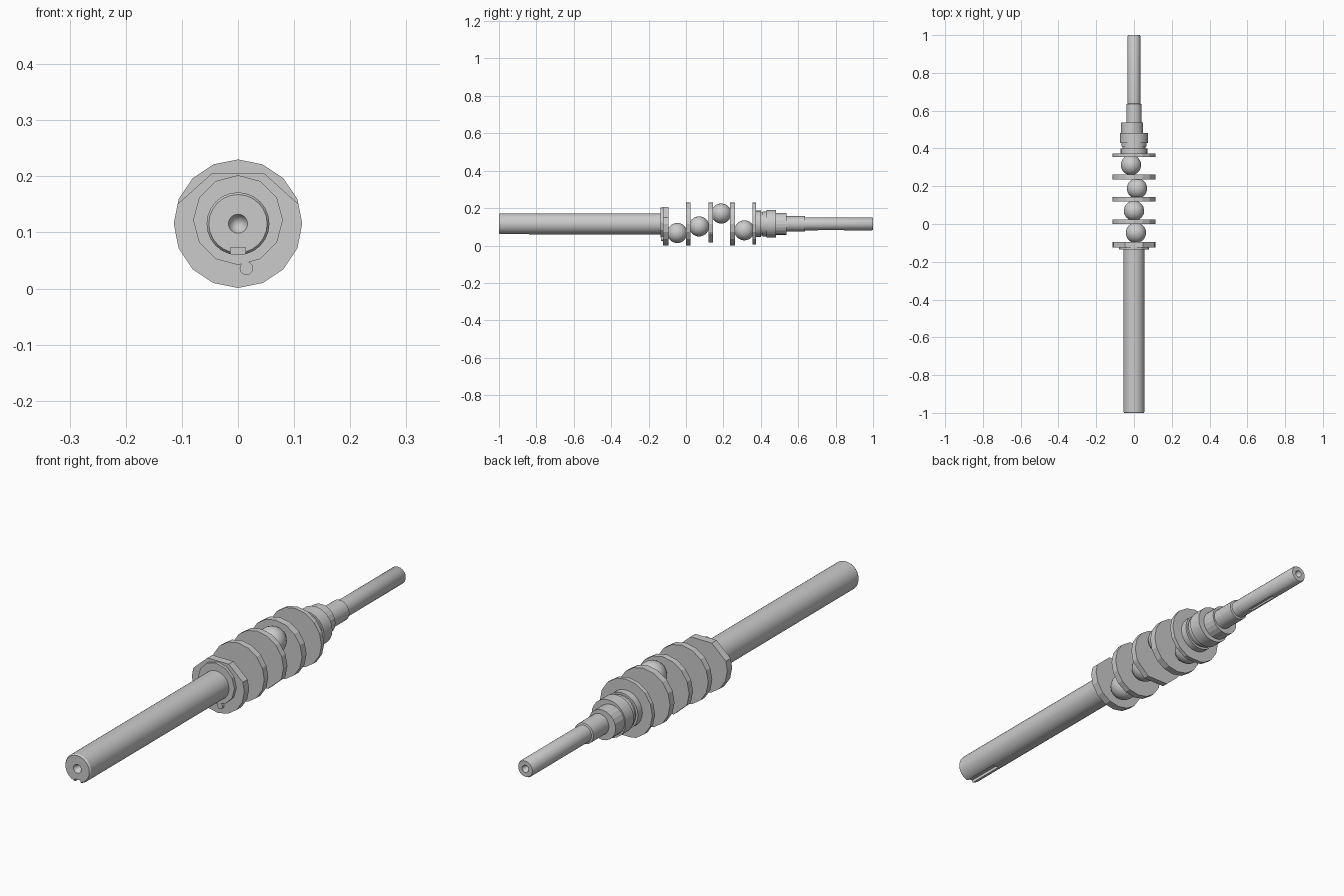
import bpy, bmesh, math
from mathutils import Vector

if "Cube" in bpy.data.objects:
    bpy.data.objects.remove(bpy.data.objects["Cube"])

AXIS_Z = 0.1155


def finish(name, bm, smooth=True):
    bmesh.ops.recalc_face_normals(bm, faces=bm.faces[:])
    me = bpy.data.meshes.new(name)
    bm.to_mesh(me)
    bm.free()
    ob = bpy.data.objects.new(name, me)
    bpy.context.collection.objects.link(ob)
    if smooth:
        bpy.ops.object.select_all(action='DESELECT')
        ob.select_set(True)
        bpy.context.view_layer.objects.active = ob
        bpy.ops.object.shade_smooth_by_angle(angle=math.radians(32))
    return ob


def lathe(name, profile, segs=24, x=0.0, z=AXIS_Z, smooth=True):
    """Revolve (radius, y) points around a line parallel to y."""
    bm = bmesh.new()
    vs = [bm.verts.new((x, y, z + r)) for r, y in profile]
    es = [bm.edges.new(p) for p in zip(vs, vs[1:])]
    bmesh.ops.spin(bm, geom=vs + es, cent=(x, 0, z), axis=(0, 1, 0),
                   angle=math.tau, steps=segs)
    bmesh.ops.remove_doubles(bm, verts=bm.verts[:], dist=1e-5)
    return finish(name, bm, smooth)


def disc(name, r, y0, y1, x=0.0, z=AXIS_Z, segs=16, flats=()):
    """Faceted disc; flats are (angle in degrees, distance) chops."""
    bm = bmesh.new()
    ring = [bm.verts.new((r * math.sin(math.tau * i / segs), y0,
                          r * math.cos(math.tau * i / segs))) for i in range(segs)]
    face = bm.faces.new(ring)
    for ang, d in flats:
        n = Vector((math.cos(math.radians(ang)), 0, math.sin(math.radians(ang))))
        bmesh.ops.bisect_plane(bm, geom=bm.verts[:] + bm.edges[:] + bm.faces[:],
                               plane_co=n * d, plane_no=n, clear_outer=True)
    ext = bmesh.ops.extrude_face_region(bm, geom=bm.faces[:], use_keep_orig=True)
    bmesh.ops.translate(bm, vec=(0, y1 - y0, 0),
                        verts=[v for v in ext['geom'] if isinstance(v, bmesh.types.BMVert)])
    bmesh.ops.translate(bm, vec=(x, 0, z), verts=bm.verts[:])
    return finish(name, bm, False)


def cut_slot(ob, name, size, centre):
    bm = bmesh.new()
    bmesh.ops.create_cube(bm, size=1)
    bmesh.ops.scale(bm, vec=size, verts=bm.verts[:])
    bmesh.ops.translate(bm, vec=centre, verts=bm.verts[:])
    cutter = finish(name, bm, False)
    cutter.hide_render = True
    cutter.hide_set(True)
    mod = ob.modifiers.new("slot", 'BOOLEAN')
    mod.operation = 'DIFFERENCE'
    mod.solver = 'EXACT'
    mod.object = cutter
    # bake the slot so the cutter can go
    bpy.context.view_layer.objects.active = ob
    bpy.ops.object.modifier_apply(modifier=mod.name)
    bpy.data.objects.remove(cutter)


# long drive shaft with countersunk centre hole and keyway
drive = lathe("drive_shaft", [(0, -0.96), (0.017, -1), (0.052, -1), (0.056, -0.994),
                              (0.056, -0.11), (0, -0.11)])
cut_slot(drive, "drive_keyway_cutter", (0.026, 0.2, 0.03), (0, -0.94, 0.058))

# oil flange and locating pin on the first web
disc("oil_flange", 0.08, -0.136, -0.11, z=0.122, segs=12)
lathe("locating_pin", [(0, -0.134), (0.012, -0.134), (0.012, -0.11), (0, -0.11)],
      segs=12, x=0.015, z=0.036)

# crank webs: y range and chopped sides
webs = [(-0.124, -0.094, [(90, 0.09), (48, 0.098), (132, 0.098)]),
        (0.0, 0.025, []),
        (0.12, 0.144, [(270, 0.1), (228, 0.106), (312, 0.106)]),
        (0.235, 0.263, []),
        (0.356, 0.373, [(270, 0.11)])]
for i, (y0, y1, flats) in enumerate(webs):
    disc(f"crank_web_{i + 1}", 0.1145, y0, y1, flats=flats)

# ball crank pins between the webs
for i, (x, y, z) in enumerate([(0.01, -0.047, 0.067), (0, 0.07, 0.102),
                               (0.016, 0.188, 0.171), (-0.016, 0.312, 0.081)]):
    arc = [(0.0535 * math.sin(math.pi * k / 16), y - 0.0535 * math.cos(math.pi * k / 16))
           for k in range(17)]
    arc[0], arc[-1] = (0, y - 0.0535), (0, y + 0.0535)
    lathe(f"ball_pin_{i + 1}", arc, x=x, z=z)

# grooved bearing collars
lathe("collars", [(0, 0.37), (0.071, 0.37), (0.071, 0.4), (0.062, 0.4), (0.062, 0.41),
                  (0.067, 0.41), (0.067, 0.43), (0.074, 0.43), (0.074, 0.482),
                  (0, 0.482)], smooth=True)
# offset cam
disc("eccentric_cam", 0.059, 0.48, 0.538, x=-0.011, segs=20)

# stepped tail shaft with centre hole and shallow key slot
tail = lathe("tail_shaft", [(0, 0.53), (0.041, 0.53), (0.041, 0.635), (0.034, 0.637),
                            (0.034, 0.995), (0.031, 1), (0.014, 1), (0, 0.965)])
cut_slot(tail, "tail_keyway_cutter", (0.016, 0.14, 0.02), (0, 0.775, 0.08))
